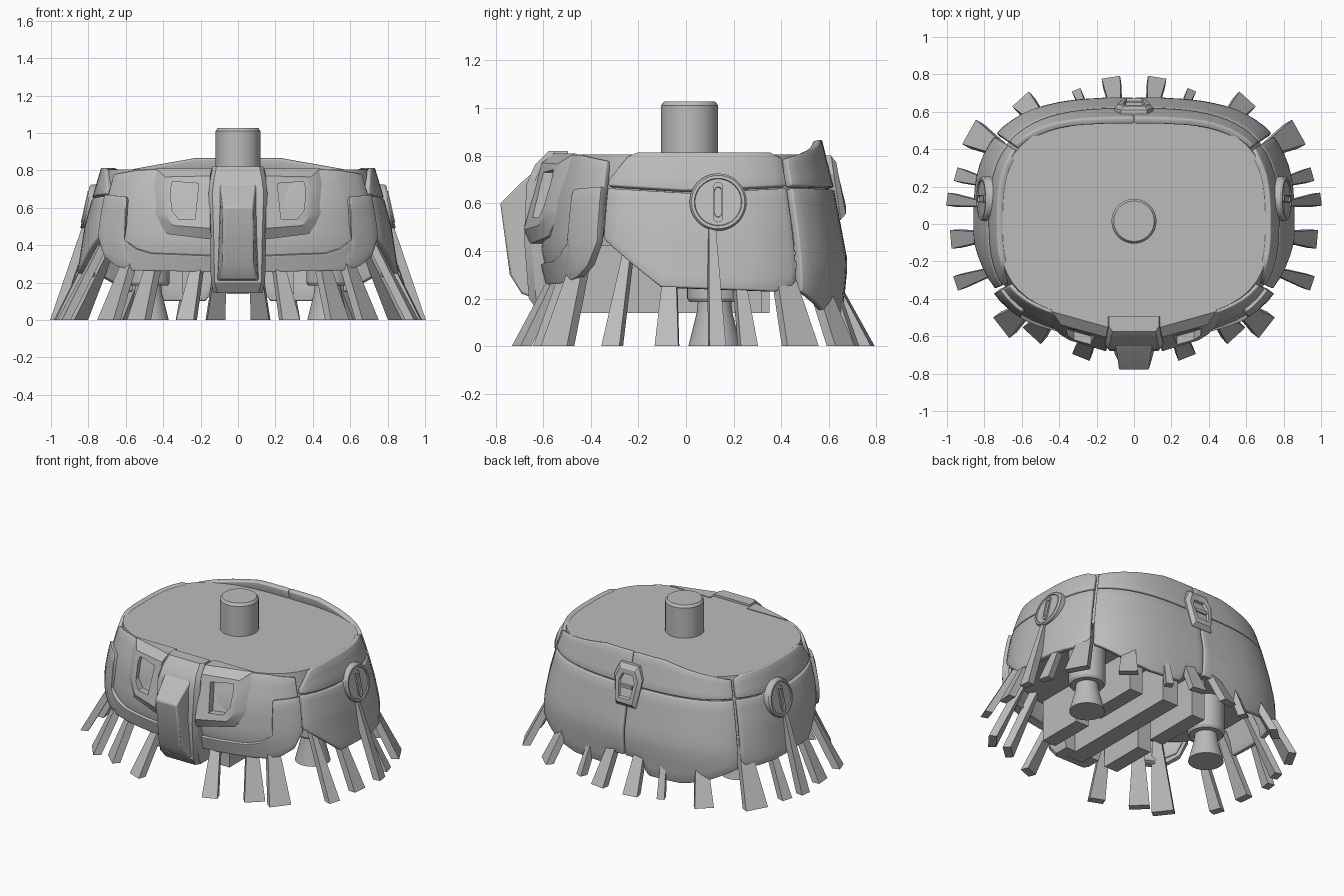
import bpy, bmesh, math
from mathutils import Vector

cube = bpy.data.objects.get("Cube")
if cube:
    bpy.data.objects.remove(cube, do_unlink=True)

grey = bpy.data.materials.new("plain_grey")
grey.use_nodes = True
grey.diffuse_color = (0.5, 0.5, 0.5, 1)
bsdf = grey.node_tree.nodes["Principled BSDF"]
bsdf.inputs["Base Color"].default_value = (0.5, 0.5, 0.5, 1)
bsdf.inputs["Roughness"].default_value = 0.7
parts = []


def finish(name, bm, mirror=False, thick=0, bevel=0, recalc=True):
    if recalc:
        bmesh.ops.recalc_face_normals(bm, faces=bm.faces)
    me = bpy.data.meshes.new(name)
    bm.to_mesh(me)
    bm.free()
    me.materials.append(grey)
    ob = bpy.data.objects.new(name, me)
    bpy.context.collection.objects.link(ob)
    if thick:
        m = ob.modifiers.new("thickness", 'SOLIDIFY')
        m.thickness, m.offset = thick, -1
    if bevel:
        m = ob.modifiers.new("bevel", 'BEVEL')
        m.width, m.segments, m.limit_method = bevel, 2, 'ANGLE'
        m.angle_limit = math.radians(40)
    if mirror:
        ob.modifiers.new("mirror", 'MIRROR').use_axis = (True, False, False)
    parts.append(ob)
    return ob


def lerp(pts, t):
    # piecewise linear lookup
    if t <= pts[0][0]:
        return pts[0][1]
    for (a, u), (b, v) in zip(pts, pts[1:]):
        if t <= b:
            return u + (v - u) * (t - a) / (b - a)
    return pts[-1][1]


# Hull radii by height, and how square the front corners are
SIDE = [(0.1, 0.85), (0.25, 0.86), (0.5, 0.82), (0.67, 0.775), (0.82, 0.73)]
BACK = [(0.1, 0.65), (0.35, 0.675), (0.67, 0.615), (0.87, 0.565)]
FRONT = [(0.25, 0.57), (0.4, 0.61), (0.62, 0.585), (0.82, 0.515)]
SQUARE = [(0.4, 2.5), (0.82, 2.9)]


def hull(deg, z, off=0):
    c, s = math.cos(math.radians(deg)), math.sin(math.radians(deg))
    rx, ry = lerp(SIDE, z) + off, lerp(BACK if s > 0 else FRONT, z) + off
    n = 3 if s > 0 else lerp(SQUARE, z)
    r = (abs(c / rx) ** n + abs(s / ry) ** n) ** (-1 / n)
    return (r * c, r * s, z)


def panel(name, bottom, top, off=0, thick=0.035, rows=8):
    # curved armour plate between two edge lines given as (angle, height)
    keys = sorted({a for a, _ in bottom + top})
    cols = [a + (b - a) * k / n for a, b in zip(keys, keys[1:])
            for n in [max(1, round((b - a) / 4))] for k in range(n)] + [keys[-1]]
    bm = bmesh.new()
    grid = []
    for a in cols:
        lo, hi = lerp(bottom, a), lerp(top, a)
        grid.append([bm.verts.new(hull(a, lo + (hi - lo) * j / rows, off))
                     for j in range(rows + 1)])
    for p, q in zip(grid, grid[1:]):
        for j in range(rows):
            bm.faces.new((p[j], q[j], q[j + 1], p[j + 1]))
    return finish(name, bm, True, thick, 0.007, recalc=False)


def loft(name, rings, mirror=False, bevel=0):
    bm = bmesh.new()
    rows = [[bm.verts.new(p) for p in ring] for ring in rings]
    n = len(rows[0])
    for p, q in zip(rows, rows[1:]):
        for i in range(n):
            k = (i + 1) % n
            bm.faces.new((p[i], p[k], q[k], q[i]))
    bm.faces.new(rows[0])
    bm.faces.new(rows[-1])
    return finish(name, bm, mirror, 0, bevel)


def lathe(name, centre, profile, mirror=False, n=40):
    rings = []
    for r, h in profile:
        rings.append([Vector(centre) + Vector((r * math.cos(math.tau * i / n),
                                               r * math.sin(math.tau * i / n), h))
                      for i in range(n)])
    return loft(name, rings, mirror)


def box(name, x0, x1, y0, y1, z0, z1, mirror=False):
    return loft(name, [[(x0, y0, z), (x1, y0, z), (x1, y1, z), (x0, y1, z)]
                       for z in (z0, z1)], mirror)


# Inner core with flat deck
loft("core_deck", [[hull(a, z, o) for a in range(0, 360, 5)]
                   for z, o in ((0.42, -0.05), (0.66, -0.03), (0.805, -0.015))])

# Waist column
lathe("waist_column", (0, 0.015, 0), [(0.12, 0.7), (0.12, 1.01), (0.108, 1.027)])

# Side plates
panel("side_plate_lower", [(-25, 0.45), (-7, 0.25), (25, 0.23), (30, 0.24), (32, 0.28)],
      [(-25, 0.665), (0, 0.645), (32, 0.665)])
panel("side_plate_upper", [(-25, 0.675), (0, 0.655), (32, 0.675)],
      [(-25, 0.7), (-19, 0.8), (-16, 0.815), (28, 0.815), (32, 0.79)], rows=3)

# Back plates
panel("back_plate_lower", [(33.5, 0.23), (48, 0.13), (58, 0.1), (75, 0.1), (77, 0.13),
                           (78, 0.2), (89.6, 0.2)], [(33.5, 0.665), (89.6, 0.655)], 0.005)
panel("back_plate_upper", [(33.5, 0.675), (89.8, 0.665)],
      [(33.5, 0.79), (41, 0.81), (68, 0.868), (89.8, 0.868)], 0.005, rows=4)

# Front plates with raised U-shaped rim
panel("front_plate", [(-80, 0.27), (-41, 0.28), (-31, 0.35), (-26.5, 0.47)],
      [(-80, 0.81), (-40, 0.805), (-26.5, 0.78)])
panel("front_rim", [(-80, 0.255), (-42, 0.265), (-35, 0.29), (-30, 0.34), (-26.5, 0.44)],
      [(-80, 0.34), (-50, 0.355), (-44, 0.38), (-39.5, 0.43), (-38.8, 0.645), (-37.8, 0.66),
       (-26.5, 0.67)], 0.018, 0.04)

# Front pods with recessed D-shaped windows
OUTER = [(0.14, 0.81), (0.44, 0.81), (0.465, 0.73), (0.455, 0.57), (0.38, 0.46), (0.14, 0.43)]
FACE = [(0.15, 0.77), (0.39, 0.765), (0.4, 0.72), (0.395, 0.57), (0.345, 0.505), (0.15, 0.49)]
WINDOW = [(0.21, 0.73), (0.35, 0.74), (0.36, 0.7), (0.355, 0.59), (0.32, 0.54), (0.23, 0.54)]


def pod_ring(outline, depth):
    return [(x, min(-0.67 + 0.28 * (x - 0.16) + 0.27 * (z - 0.5) + depth, -0.46), z)
            for x, z in outline]


loft("front_pod", [pod_ring(OUTER, 0.14), pod_ring(OUTER, 0.04), pod_ring(FACE, -0.005),
                   pod_ring(WINDOW, -0.005), pod_ring(WINDOW, 0.04)], True)

# Centre front guard and its raised block
loft("centre_guard", [[(-w, -0.495, z), (w, -0.495, z), (w, y + 0.03, z), (w - 0.02, y, z),
                       (0.02 - w, y, z), (-w, y + 0.03, z)]
                      for z, w, y in ((0.145, 0.13, -0.62), (0.2, 0.145, -0.66),
                                      (0.45, 0.15, -0.68), (0.68, 0.157, -0.67),
                                      (0.76, 0.147, -0.635), (0.82, 0.135, -0.575))])
loft("centre_block", [[(-b, y0, z0), (b, y0, z0), (t, y1, z1), (-t, y1, z1)]
                      for b, y0, z0, t, y1, z1 in ((0.115, -0.63, 0.2, 0.1, -0.63, 0.74),
                                                   (0.105, -0.69, 0.22, 0.09, -0.7, 0.68),
                                                   (0.08, -0.74, 0.3, 0.08, -0.78, 0.6))],
     bevel=0.008)

# Back badge with two slots
BADGE = [(-0.075, 0.53), (0.075, 0.53), (0.105, 0.72), (0.07, 0.8), (-0.07, 0.8), (-0.105, 0.72)]


def badge_ring(scale, y):
    return [(x * scale, y - 0.15 * (z - 0.66), 0.66 + (z - 0.66) * scale) for x, z in BADGE]


loft("back_badge", [badge_ring(1, 0.56), badge_ring(1, 0.63), badge_ring(0.8, 0.652),
                    badge_ring(0.55, 0.652), badge_ring(0.5, 0.637)])
box("badge_bar", -0.045, 0.045, 0.62, 0.65, 0.65, 0.67)

# Hip discs with a slot ridge, leaning with the side plates
CIRCLE = [(math.cos(math.tau * i / 40), math.sin(math.tau * i / 40)) for i in range(40)]
CAPSULE = [(0.02 * math.cos(a), 0.02 * math.sin(a) + (0.065 if i < 9 else -0.065))
           for i in range(18) for a in [math.pi * (i if i < 9 else i - 1) / 8]]


def hip(name, outline, profile):
    loft(name, [[(x - 0.22 * v * k, 0.135 + u * k, 0.605 + v * k) for u, v in outline]
                for k, x in profile], True)


hip("hip_disc", CIRCLE, [(0.12, 0.72), (0.12, 0.807), (0.112, 0.818), (0.1, 0.818), (0.097, 0.812)])
hip("hip_slot", CAPSULE, [(1, 0.79), (1, 0.822), (0.75, 0.822), (0.7, 0.806)])

# Thruster nozzles
lathe("thruster", (0.48, 0.12, 0), [(0.115, 0.45), (0.115, 0.2), (0.105, 0.185), (0.07, 0.185),
                                   (0.075, 0.14), (0.11, 0.0)], mirror=True)

# Inner beams
box("inner_beam_centre", -0.06, 0.06, -0.57, 0.35, 0.14, 0.44)
box("inner_beam_front", 0.2, 0.3, -0.52, -0.2, 0.14, 0.44, True)
box("inner_beam_rear", 0.2, 0.3, -0.08, 0.32, 0.14, 0.44, True)

# Flared skirt strips: foot x, foot y, foot width, run inward, top height
STRIPS = [(0.975, 0.13, 0.07, 0.17, 0.5), (0.93, 0.26, 0.075, 0.2, 0.4),
          (0.86, 0.48, 0.15, 0.2, 0.4), (0.955, -0.08, 0.1, 0.2, 0.4),
          (0.93, -0.31, 0.08, 0.22, 0.4), (0.69, -0.54, 0.14, 0.18, 0.4),
          (0.53, -0.58, 0.13, 0.16, 0.4), (0.275, -0.69, 0.1, 0.22, 0.4),
          (0.59, 0.65, 0.12, 0.2, 0.4), (0.3, 0.695, 0.05, 0.15, 0.4),
          (0.12, 0.76, 0.1, 0.22, 0.4)]
for i, (x, y, w, run, h) in enumerate(STRIPS):
    out = Vector((x, y, 0)).normalized()
    side = Vector((-out.y, out.x, 0))
    foot = Vector((x, y, 0))
    top = foot - out * run + Vector((0, 0, h))
    loft(f"skirt_strip_{i + 1}",
         [[c + side * (a * wd / 2) + out * (b * 0.025)
           for a, b in ((-1, -1), (1, -1), (1, 1), (-1, 1))]
          for c, wd in ((foot, w), (top, w * 0.42))], True)

# Smooth curved surfaces, keep edges sharp
bpy.ops.object.select_all(action='DESELECT')
for ob in parts:
    ob.select_set(True)
bpy.context.view_layer.objects.active = parts[0]
bpy.ops.object.shade_smooth_by_angle(angle=math.radians(30))
